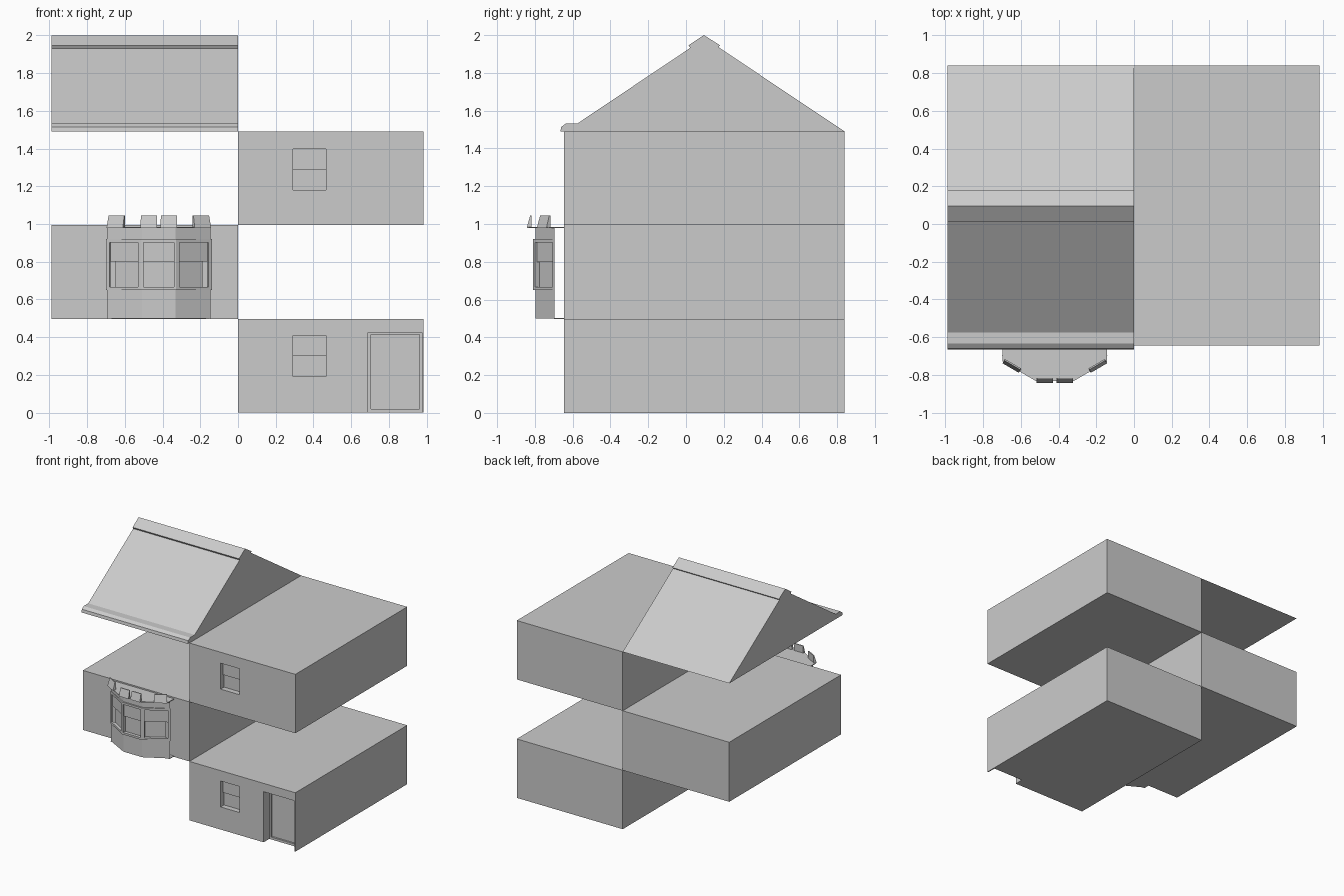
import bpy, bmesh, math
from mathutils import Matrix, Vector

if "Cube" in bpy.data.objects:
    bpy.data.objects.remove(bpy.data.objects["Cube"])


def finish(name, bm):
    bmesh.ops.recalc_face_normals(bm, faces=bm.faces)
    me = bpy.data.meshes.new(name)
    bm.to_mesh(me)
    bm.free()
    ob = bpy.data.objects.new(name, me)
    bpy.context.collection.objects.link(ob)
    return ob


def loft(name, rings, caps=True):
    bm = bmesh.new()
    vs = [[bm.verts.new(p) for p in r] for r in rings]
    n = len(vs[0])
    for a, b in zip(vs, vs[1:]):
        for i in range(n):
            bm.faces.new((a[i], a[(i + 1) % n], b[(i + 1) % n], b[i]))
    if caps:
        bm.faces.new(vs[0])
        bm.faces.new(vs[-1])
    return finish(name, bm)


def box(name, lo, hi, mat=Matrix()):
    rings = [[mat @ Vector((x, y, z)) for x, y in
              ((lo[0], lo[1]), (hi[0], lo[1]), (hi[0], hi[1]), (lo[0], hi[1]))]
             for z in (lo[2], hi[2])]
    return loft(name, rings)


def cut(target, lo, hi, mat=Matrix()):
    c = box("cutter", lo, hi, mat)
    c.hide_render = True
    m = target.modifiers.new("cut", 'BOOLEAN')
    m.operation, m.solver, m.object = 'DIFFERENCE', 'EXACT', c
    bpy.context.view_layer.objects.active = target
    bpy.ops.object.modifier_apply(modifier=m.name)
    bpy.data.objects.remove(c)


def sash_window(target, mat, w, z0, zm, z1, d):
    # upper sash sits in front of the lower one
    cut(target, (-w / 2, -0.1, z0), (w / 2, d, z1), mat)
    cut(target, (-w / 2, -0.1, z0), (w / 2, d + 0.015, zm), mat)


F, B = -0.645, 0.84

# storeys, staggered left and right
ground = box("ground_storey", (0, F, 0), (0.985, B, 0.495))
middle = box("middle_storey", (-0.99, F, 0.495), (0, B, 0.995))
upper = box("upper_storey", (0, F, 0.995), (0.985, B, 1.49))

# wall windows and door recess
for ob, z in ((ground, 0.19), (upper, 1.18)):
    sash_window(ob, Matrix.Translation((0.378, F, 0)), 0.175, z, z + 0.11, z + 0.218, 0.03)
cut(ground, (0.69, -1, -0.1), (0.975, F + 0.075, 0.425))
cut(ground, (0.705, -1, 0.02), (0.963, F + 0.09, 0.413))

# roof with gutter and ridge cap
prof = [(-0.665, 1.49), (-0.66, 1.515), (-0.635, 1.532), (-0.575, 1.532),
        (0.022, 1.932), (0.014, 1.946), (0.095, 2.0), (0.18, 1.946),
        (0.172, 1.936), (B, 1.49)]
loft("roof", [[(x, y, z) for y, z in prof] for x in (-0.99, 0)])

# bay window body with a projecting window band
CX = -0.42


def bay_ring(z, o):
    half = [(0.275 + o * 0.5, -0.695), (0.088 + o * 0.3, -0.798 - o)]
    pts = half + [(-x, y) for x, y in reversed(half)]
    return [(CX + x, y, z) for x, y in pts]


bay = loft("bay_window", [bay_ring(z, o) for z, o in
           ((0.5, 0), (0.65, 0), (0.65, 0.012), (0.92, 0.012), (0.92, 0), (0.98, 0))])
ang = math.atan2(0.115, 0.19)
for x, y, a, w in ((CX, -0.81, 0, 0.16), (CX + 0.187, -0.753, ang, 0.178),
                   (CX - 0.187, -0.753, -ang, 0.178)):
    m = Matrix.Translation((x, y, 0)) @ Matrix.Rotation(a, 4, 'Z')
    sash_window(bay, m, w, 0.667, 0.8, 0.902, 0.012)

# flat bay roof and bay floor
cap = [(0.277, F), (0.277, -0.73), (0.1, -0.833)]
cap += [(-x, y) for x, y in reversed(cap)]
loft("bay_roof", [[(CX + x, y, z) for x, y in cap] for z in (0.978, 0.984)])
box("bay_floor", (CX - 0.275, -0.7, 0.497), (CX + 0.275, F, 0.502))

# battlements, tapering to the top, along the bay roof edge
a2 = math.atan2(0.103, 0.177)
for i, (x, y, a, w) in enumerate(((0.23, -0.757, a2, 0.1), (0.053, -0.835, 0, 0.088),
                                  (-0.053, -0.835, 0, 0.088), (-0.23, -0.757, -a2, 0.1))):
    m = Matrix.Translation((CX + x, y, 0)) @ Matrix.Rotation(a, 4, 'Z')
    rings = [[m @ Vector(p) for p in ((s, -0.008, 0.98), (s, 0.016, 0.98),
              (s * 0.96, 0.018, 1.045), (s * 0.96, 0.01, 1.045))] for s in (-w / 2, w / 2)]
    loft("battlement_%d" % (i + 1), rings)
